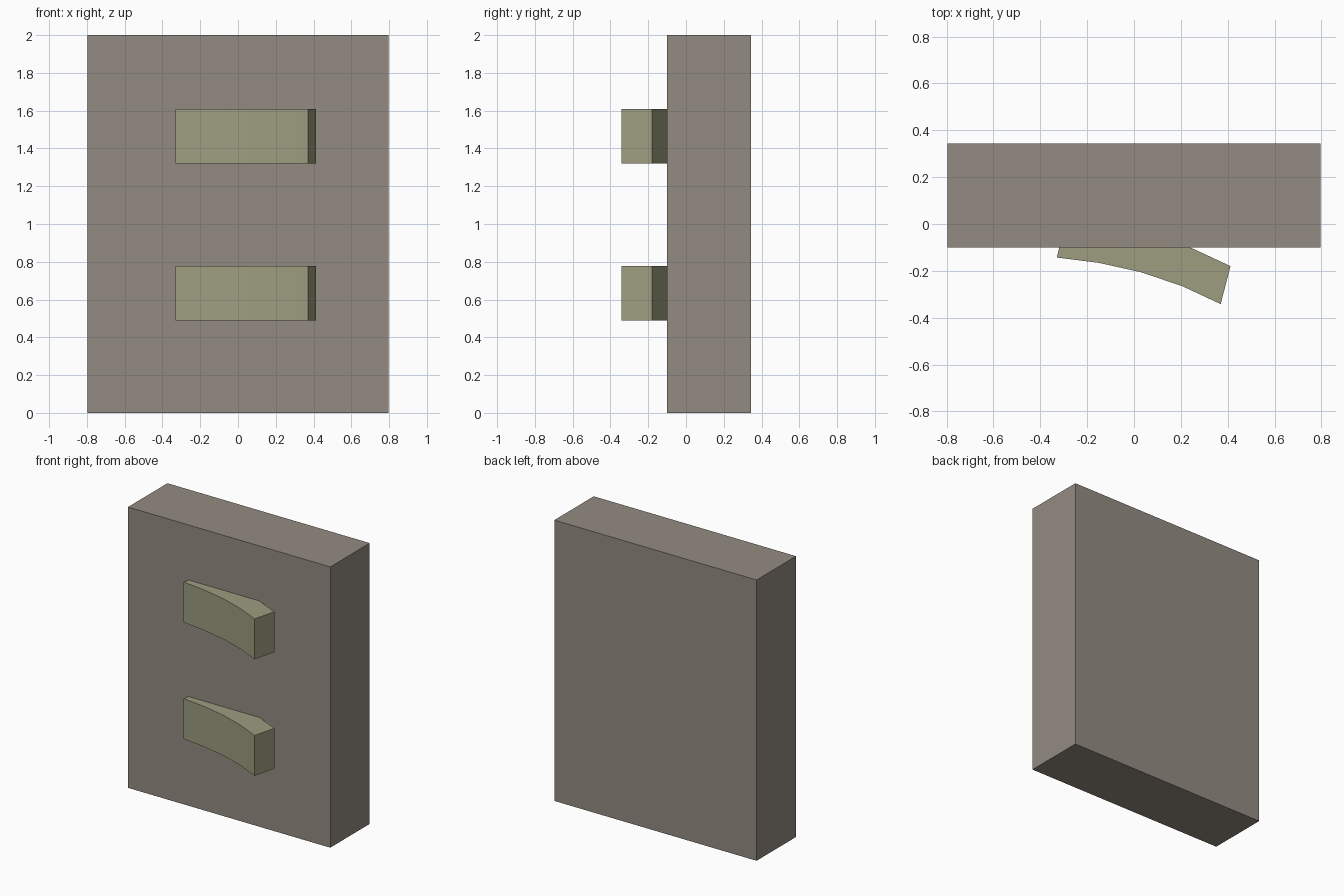
import bpy, bmesh
from mathutils import Vector

if "Cube" in bpy.data.objects:
    bpy.data.objects.remove(bpy.data.objects["Cube"])


def material(name, color):
    m = bpy.data.materials.new(name)
    m.diffuse_color = (*color, 1)
    m.use_nodes = True
    m.node_tree.nodes["Principled BSDF"].inputs["Base Color"].default_value = m.diffuse_color
    return m


def prism(name, outline, z0, z1, mat):
    """Extrude a top-view outline from z0 up to z1."""
    bm = bmesh.new()
    base = bm.faces.new([bm.verts.new((x, y, z0)) for x, y in outline])
    top = bmesh.ops.extrude_face_region(bm, geom=[base], use_keep_orig=True)
    bmesh.ops.translate(bm, vec=(0, 0, z1 - z0),
                        verts=[v for v in top["geom"] if isinstance(v, bmesh.types.BMVert)])
    bmesh.ops.recalc_face_normals(bm, faces=bm.faces)
    mesh = bpy.data.meshes.new(name)
    bm.to_mesh(mesh)
    bm.free()
    mesh.materials.append(mat)
    obj = bpy.data.objects.new(name, mesh)
    bpy.context.collection.objects.link(obj)
    return obj


stone = material("slab_grey", (0.29, 0.26, 0.22))
olive = material("grip_olive", (0.34, 0.34, 0.22))

# Upright slab
prism("slab", [(-0.797, -0.1), (0.797, -0.1), (0.797, 0.344), (-0.797, 0.344)], 0, 2, stone)

# Two curved grips: a bowed front edge swept back into the slab
front = [(-0.33, -0.143), (-0.15, -0.166), (0.03, -0.206), (0.205, -0.265), (0.37, -0.342)]
back = [(x + 0.042, y + 0.162) for x, y in reversed(front)]
for name, z in (("lower_grip", 0.49), ("upper_grip", 1.32)):
    grip = prism(name, front + back, z, z + 0.288, olive)
    bpy.ops.object.select_all(action='DESELECT')
    grip.select_set(True)
    bpy.context.view_layer.objects.active = grip
    bpy.ops.object.shade_smooth_by_angle(angle=0.52)
